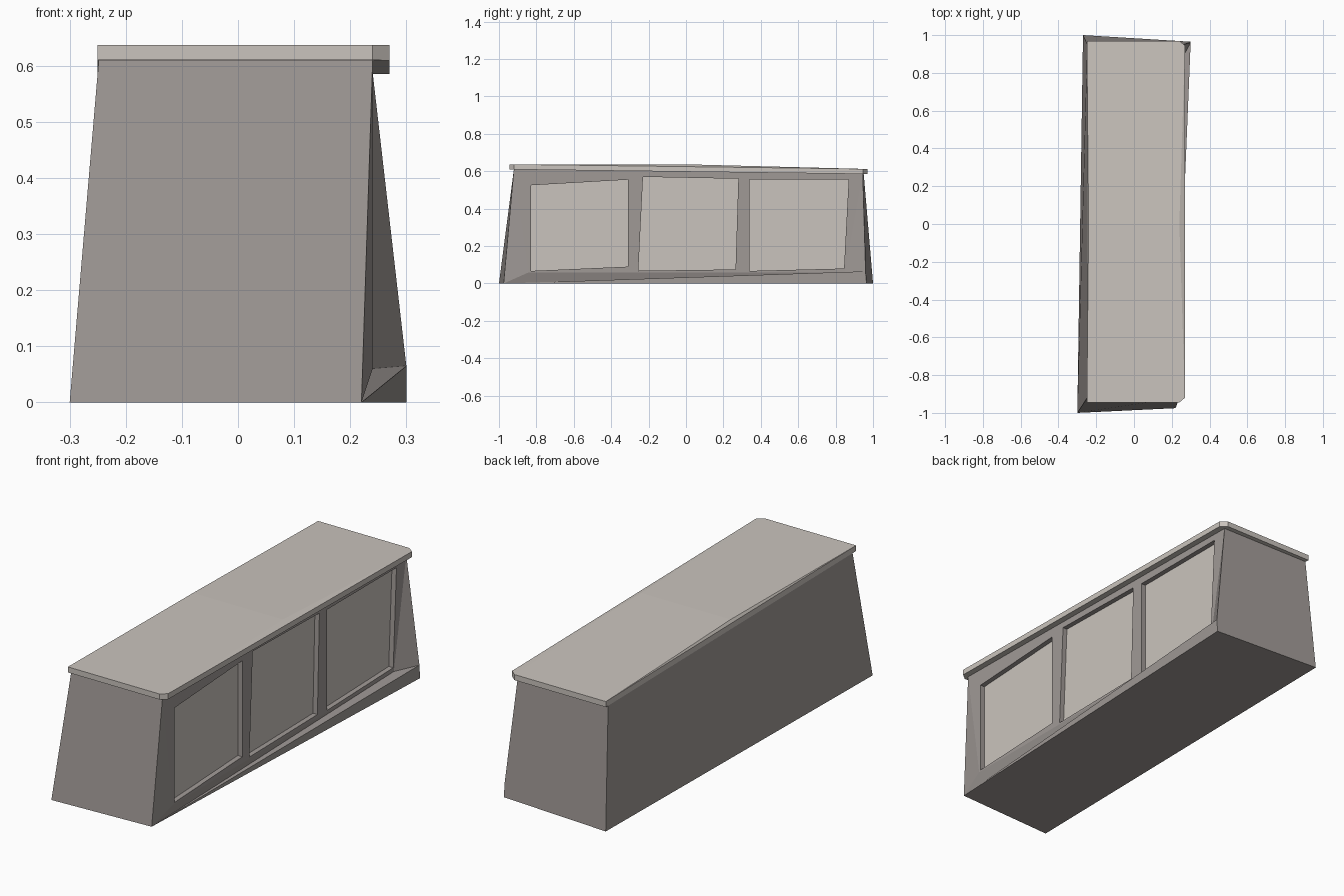
import bpy
import bmesh

cube = bpy.data.objects.get("Cube")
if cube:
    bpy.data.objects.remove(cube, do_unlink=True)


def material(name, rgb):
    m = bpy.data.materials.new(name)
    m.use_nodes = True
    col = (*rgb, 1.0)
    m.diffuse_color = col
    bsdf = next(n for n in m.node_tree.nodes if n.type == "BSDF_PRINCIPLED")
    bsdf.inputs["Base Color"].default_value = col
    return m


def build(name, verts, faces, mat):
    bm = bmesh.new()
    vs = [bm.verts.new(v) for v in verts]
    for f in faces:
        bm.faces.new([vs[i] for i in f])
    bmesh.ops.recalc_face_normals(bm, faces=bm.faces)
    mesh = bpy.data.meshes.new(name)
    bm.to_mesh(mesh)
    bm.free()
    mesh.materials.append(mat)
    obj = bpy.data.objects.new(name, mesh)
    bpy.context.collection.objects.link(obj)
    return obj


def prism(name, outline, x0, x1, mat):
    """Extrude a (y, z) outline along x."""
    n = len(outline)
    verts = [(x, y, z) for x in (x0, x1) for y, z in outline]
    faces = [range(n), range(n, 2 * n)]
    faces += [(i, (i + 1) % n, (i + 1) % n + n, i + n) for i in range(n)]
    return build(name, verts, faces, mat)


body_mat = material("warm grey", (0.35, 0.32, 0.305))
light_mat = material("pale stone", (0.59, 0.55, 0.51))

# Tapered, slightly skewed body with a flat window wall above a low kick strip
corners = {
    "A": (-0.30, -1, 0), "B": (0.22, -0.975, 0),
    "C": (0.30, 0.965, 0), "D": (-0.27, 1, 0),
    "E": (-0.248, -0.92, 0.612), "F": (0.24, -0.92, 0.612),
    "G": (0.24, 0.945, 0.588), "H": (-0.248, 0.95, 0.588),
    "K": (0.24, -0.84, 0.06), "L": (0.24, 0.85, 0.06),
    "M": (0.30, 0.96, 0.065),
}
index = {k: i for i, k in enumerate(corners)}
body_faces = "ADCB ABFE CDHGM AEHD EFGH KLGF BKF LMG BCMLK".split()
body = build("body", corners.values(),
             [[index[c] for c in f] for f in body_faces], body_mat)

# Three irregular recessed panels on the long side
panels = [
    [(-0.83, 0.067), (-0.31, 0.09), (-0.31, 0.555), (-0.83, 0.525)],
    [(-0.255, 0.068), (0.265, 0.075), (0.28, 0.56), (-0.23, 0.57)],
    [(0.34, 0.067), (0.845, 0.08), (0.87, 0.555), (0.34, 0.555)],
]
cutters = []
for i, outline in enumerate(panels):
    cutter = prism("panel_cutter", outline, 0.212, 0.28, body_mat)
    cutter.hide_render = True
    cutters.append(cutter)
    mod = body.modifiers.new("recess", "BOOLEAN")
    mod.operation = "DIFFERENCE"
    mod.solver = "EXACT"
    mod.object = cutter
    prism(f"side_panel_{i + 1}", outline, 0.21, 0.216, light_mat)

# Bake the recesses and drop the cutters
bpy.context.view_layer.update()
graph = bpy.context.evaluated_depsgraph_get()
baked = bpy.data.meshes.new_from_object(body.evaluated_get(graph))
body.modifiers.clear()
body.data = baked
for cutter in cutters:
    bpy.data.objects.remove(cutter, do_unlink=True)

# Roof slab with clipped corners, sloping to the back, gently bowed mid-length
outline = [(-0.25, -0.945), (0.24, -0.945), (0.27, -0.92),
           (0.27, 0.945), (0.24, 0.97), (-0.25, 0.97)]


def slope(y):
    return 0.61 - 0.013 * (y + 0.945)


n = len(outline)
roof_verts = [(x, y, slope(y) + t) for t in (0, 0.027) for x, y in outline]
roof_verts += [(-0.24, 0, 0.637), (0.24, 0, 0.637)]
a, b, c, d, e, f = range(n, 2 * n)
left, right = 2 * n, 2 * n + 1
roof_faces = [range(n)]
roof_faces += [(i, (i + 1) % n, (i + 1) % n + n, i + n) for i in range(n)]
roof_faces += [(a, b, right, left), (left, right, e, f), (a, left, f),
               (b, c, right), (c, d, right), (d, e, right)]
build("roof", roof_verts, roof_faces, light_mat)
